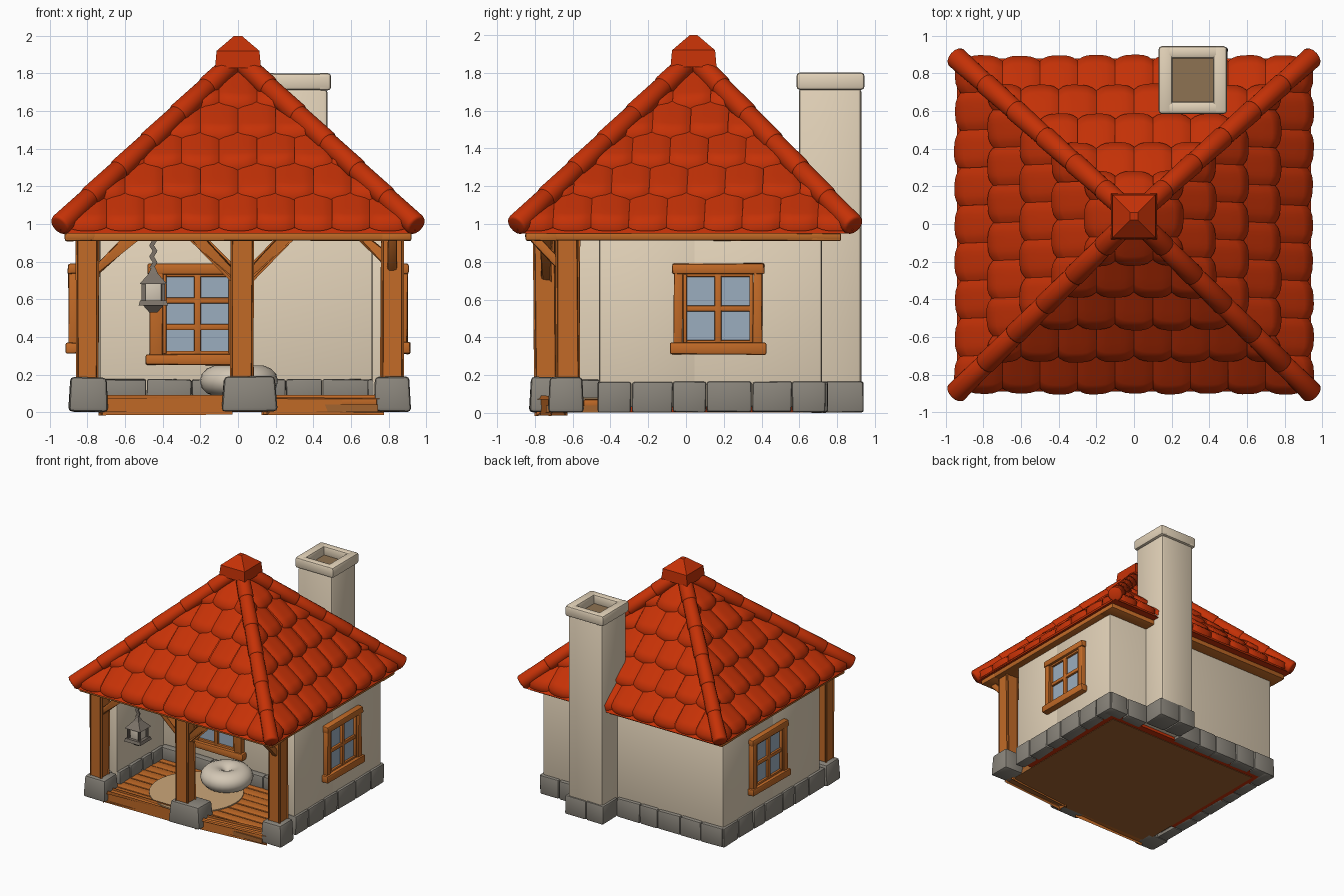
import bpy, bmesh, math, random
from mathutils import Matrix, Vector

random.seed(4)
old = bpy.data.objects.get("Cube")
if old:
    bpy.data.objects.remove(old, do_unlink=True)


def material(name, r, g, b):
    m = bpy.data.materials.new(name)
    m.use_nodes = True
    m.diffuse_color = (r, g, b, 1)
    bsdf = m.node_tree.nodes["Principled BSDF"]
    bsdf.inputs["Base Color"].default_value = (r, g, b, 1)
    bsdf.inputs["Roughness"].default_value = 0.9
    return m


red = material("roof_red", 0.56, 0.031, 0.002)
plaster = material("plaster_cream", 0.77, 0.65, 0.485)
stone = material("stone_grey", 0.255, 0.235, 0.2)
wood = material("warm_wood", 0.54, 0.145, 0.02)
dark = material("dark_wood", 0.36, 0.125, 0.028)
glass = material("window_blue", 0.33, 0.42, 0.52)
metal = material("lantern_grey", 0.2, 0.17, 0.14)
cloth = material("cushion_white", 0.65, 0.57, 0.46)
rug_tan = material("rug_tan", 0.6, 0.38, 0.19)
soot = material("flue_brown", 0.27, 0.17, 0.085)


def finish(name, bm, mat, angle=40):
    bmesh.ops.recalc_face_normals(bm, faces=bm.faces)
    me = bpy.data.meshes.new(name)
    bm.to_mesh(me)
    bm.free()
    me.materials.append(mat)
    ob = bpy.data.objects.new(name, me)
    bpy.context.collection.objects.link(ob)
    bpy.ops.object.select_all(action="DESELECT")
    ob.select_set(True)
    bpy.context.view_layer.objects.active = ob
    bpy.ops.object.shade_smooth_by_angle(angle=math.radians(angle))
    return ob


def cube(bm, matrix, bevel, wobble, taper=1):
    verts = bmesh.ops.create_cube(bm, size=1)["verts"]
    for v in verts:
        if v.co.z > 0:
            v.co.x *= taper
            v.co.y *= taper
        v.co = matrix @ v.co
        v.co += Vector([random.uniform(-wobble, wobble) for _ in range(3)])
    if bevel:
        edges = list({e for v in verts for e in v.link_edges})
        bmesh.ops.bevel(bm, geom=edges, offset=bevel, segments=2, profile=0.5, affect="EDGES")


def box(bm, x, y, z, bevel=0.01, wobble=0.0, taper=1):
    lo, hi = Vector((x[0], y[0], z[0])), Vector((x[1], y[1], z[1]))
    cube(bm, Matrix.Translation((lo + hi) / 2) @ Matrix.Diagonal((hi - lo).to_4d()), bevel, wobble, taper)


def beam(bm, a, b, w, bevel=0.012, wobble=0.004):
    a, b = Vector(a), Vector(b)
    d = b - a
    turn = d.to_track_quat("Z", "Y").to_matrix().to_4x4()
    cube(bm, Matrix.Translation((a + b) / 2) @ turn @ Matrix.Diagonal((w, w, d.length, 1)), bevel, wobble)


def cone(bm, loc, r1, r2, h, seg=4, turn=math.pi / 4):
    m = Matrix.Translation(loc) @ Matrix.Rotation(turn, 4, "Z")
    bmesh.ops.create_cone(bm, cap_ends=True, segments=seg, radius1=r1, radius2=r2, depth=h, matrix=m)


def stones(bm, a, b, n, z, half=0.05):
    a, b = Vector(a), Vector(b)
    cuts = [0] + [(i + random.uniform(-0.15, 0.15)) / n for i in range(1, n)] + [1]
    along = (b - a).normalized()
    side = Vector((abs(along.y), abs(along.x))) * half
    for s, t in zip(cuts, cuts[1:]):
        p, q = a.lerp(b, s) + along * 0.002 - side, a.lerp(b, t) - along * 0.002 + side
        box(bm, (p.x, q.x), (p.y, q.y), z, 0.012, 0.003)


# Plaster walls: room block and the two wings beside the porch
FRONT = 0.03
bm = bmesh.new()
box(bm, (-0.86, 0.86), (FRONT, 0.72), (0.03, 0.94), 0.015)
box(bm, (-0.86, -0.73), (-0.6, FRONT + 0.05), (0.03, 0.94), 0.015)
box(bm, (0.71, 0.86), (-0.46, FRONT + 0.05), (0.03, 0.94), 0.015)
finish("walls", bm, plaster)

# Stone footing
bm = bmesh.new()
full, inner = (0.003, 0.165), (0.05, 0.175)
stones(bm, (0.83, -0.47), (0.83, 0.74), 6, full)
stones(bm, (-0.83, -0.64), (-0.83, 0.74), 7, full)
stones(bm, (-0.87, 0.7), (0.14, 0.7), 5, full)
stones(bm, (0.49, 0.7), (0.87, 0.7), 2, full)
stones(bm, (0.13, 0.84), (0.5, 0.84), 2, full, 0.1)
stones(bm, (-0.73, FRONT - 0.02), (0.71, FRONT - 0.02), 6, inner, 0.035)
stones(bm, (-0.73, -0.6), (-0.73, FRONT - 0.02), 4, inner, 0.025)
stones(bm, (0.71, -0.46), (0.71, FRONT - 0.02), 3, inner, 0.02)
finish("stone_footing", bm, stone)

# Post blocks, posts and braces
bm = bmesh.new()
box(bm, (-0.9, -0.69), (-0.83, -0.63), (0.003, 0.185), 0.02, 0.003, 0.9)
box(bm, (-0.09, 0.21), (-0.83, -0.62), (0.003, 0.19), 0.02, 0.003, 0.9)
box(bm, (0.72, 0.92), (-0.73, -0.54), (0.003, 0.19), 0.02, 0.003, 0.9)
finish("post_blocks", bm, stone)
bm = bmesh.new()
for x, y in ((-0.8, -0.74), (0.02, -0.745), (0.82, -0.625)):
    beam(bm, (x, y, 0.15), (x, y, 0.93), 0.1)
for a, b in (((-0.8, -0.74, 0.71), (-0.55, -0.74, 0.94)), ((0.02, -0.74, 0.69), (0.27, -0.74, 0.94)),
             ((0.02, -0.74, 0.69), (-0.23, -0.74, 0.94)), ((0.82, -0.62, 0.73), (0.82, -0.81, 0.93)),
             ((0.82, -0.62, 0.78), (0.66, -0.62, 0.93))):
    beam(bm, a, b, 0.05)
finish("porch_posts", bm, wood)

# Eave beams, ceiling and front sill logs
bm = bmesh.new()
for y in ((-0.85, -0.68), (0.66, 0.82)):
    box(bm, (-0.92, 0.92), y, (0.91, 0.955), 0.01, 0.003)
for x in ((-0.92, -0.76), (0.76, 0.92)):
    box(bm, x, (-0.85, 0.82), (0.912, 0.953), 0.01, 0.003)
box(bm, (-0.8, 0.8), (-0.7, 0.7), (0.935, 0.95), 0)
finish("eave_beams", bm, wood)
bm = bmesh.new()
beam(bm, (-0.72, -0.75, 0.038), (-0.05, -0.75, 0.038), 0.066, 0.02, 0.002)
beam(bm, (0.15, -0.74, 0.038), (0.75, -0.68, 0.038), 0.066, 0.02, 0.002)
finish("sill_logs", bm, wood)

# Porch floor
bm = bmesh.new()
for i in range(8):
    y = -0.73 + i * 0.094
    box(bm, (-0.75, 0.74), (y, y + 0.089), (0.03, 0.072), 0.008, 0.002)
finish("porch_planks", bm, wood)
bm = bmesh.new()
box(bm, (-0.745, 0.745), (-0.74, 0.62), (0.002, 0.04), 0)
finish("floor_underside", bm, dark)
bm = bmesh.new()
box(bm, (-0.8, 0.8), (-0.42, 0.68), (0.006, 0.035), 0)
finish("floor_rim", bm, red)

# Rug and cushion
bm = bmesh.new()
cone(bm, (-0.13, -0.38, 0.077), 0.37, 0.37, 0.009, 40)
finish("round_rug", bm, rug_tan)
bpy.ops.mesh.primitive_torus_add(major_radius=0.108, minor_radius=0.1, major_segments=28,
                                 minor_segments=14, location=(0.005, -0.16, 0.166))
cushion = bpy.context.object
cushion.name = "floor_cushion"
cushion.scale.z = 0.84
cushion.data.materials.append(cloth)
bpy.ops.object.shade_smooth()


# Windows, built facing the front and turned into place
def window(name, loc, turn, w, z0, z1, rows, rim):
    place = Matrix.Translation(loc) @ Matrix.Rotation(turn, 4, "Z")
    frame, pane = bmesh.new(), bmesh.new()
    h = w / 2
    for s in (-1, 1):
        x = sorted((s * h, s * (h - rim)))
        box(frame, x, (-0.04, 0.02), (z0 + 0.03, z1 - 0.03), 0.008, 0.004)
    box(frame, (-h - 0.01, h + 0.01), (-0.045, 0.02), (z1 - 0.055, z1), 0.01, 0.004)
    box(frame, (-h - 0.02, h + 0.02), (-0.055, 0.02), (z0, z0 + 0.06), 0.01, 0.004)
    box(frame, (-0.018, 0.018), (-0.028, 0.01), (z0 + 0.04, z1 - 0.04), 0.006)
    lo, hi = z0 + 0.06, z1 - 0.055
    for s in (-1, 1):
        x = sorted((s * (h - rim), s * (h - rim - 0.02)))
        box(frame, x, (-0.03, 0.01), (lo, hi), 0.005)
    for i in range(rows + 1):
        z = lo + (hi - lo) * i / rows
        box(frame, (-h + rim, h - rim), (-0.026, 0.01), (z - 0.016, z + 0.016), 0.006)
    box(pane, (-h + rim, h - rim), (-0.008, 0.001), (lo, hi), 0)
    for bm, part, mat in ((frame, "_frame", wood), (pane, "_glass", glass)):
        bmesh.ops.transform(bm, matrix=place, verts=bm.verts)
        finish(name + part, bm, mat)


window("front_window", (-0.215, FRONT, 0), 0, 0.51, 0.25, 0.79, 3, 0.07)
window("left_window", (0.86, 0.17, 0), math.pi / 2, 0.47, 0.31, 0.79, 2, 0.05)
window("right_window", (-0.86, 0.13, 0), -math.pi / 2, 0.47, 0.31, 0.79, 2, 0.05)

# Chimney with hollow crown
bm = bmesh.new()
box(bm, (0.15, 0.475), (0.597, 0.928), (0.03, 1.72), 0.02)
for x in ((0.13, 0.205), (0.42, 0.495)):
    box(bm, x, (0.585, 0.945), (1.71, 1.802), 0.018)
for y in ((0.585, 0.65), (0.88, 0.945)):
    box(bm, (0.135, 0.49), y, (1.711, 1.801), 0.018)
finish("chimney", bm, plaster)
bm = bmesh.new()
box(bm, (0.2, 0.425), (0.645, 0.885), (1.7, 1.726), 0)
finish("chimney_flue", bm, soot)

# Roof: core, curved tiles, hip tubes and cap
EAVE = 0.97
apex = Vector((0, 0.04, 1.85))
corners = [Vector((x, y, EAVE)) for x, y in ((-0.94, -0.89), (0.94, -0.89), (0.94, 0.88), (-0.94, 0.88))]
bm = bmesh.new()
drop = Vector((0, 0, 0.02))
ring = [bm.verts.new(c - drop) for c in corners]
top = bm.verts.new(apex - drop)
bm.faces.new(ring)
for i in range(4):
    bm.faces.new((ring[i], ring[(i + 1) % 4], top))
finish("roof_core", bm, red, 20)


def tile(bm, mid, up, e, n, half, u0, t0, wide):
    nu, nt = 8, 4
    lift = random.uniform(0.028, 0.038)
    tilt = random.uniform(-0.006, 0.006)
    rows = []
    for j in range(-1, nt + 1):
        r = max(j, 0) / nt
        row = []
        for i in range(nu + 1):
            s = 2 * i / nu - 1
            t = min(t0 + 0.015 + r * 0.2 + 0.02 * abs(s) ** 3 * (1 - r), 0.98)
            h = lift * (1 - r) + 0.012 - 0.016 * s ** 4 + tilt * s
            if j == 0:
                h -= 0.005
            if j < 0:
                # Sloping lip at the lower edge
                h, t = -0.004, t - 0.02
            lim = half * (1 - t)
            u = max(-lim, min(lim, u0 + s * wide / 2))
            row.append(bm.verts.new(mid + up * t + e * u + n * h))
        rows.append(row)
    for a, b in zip(rows, rows[1:]):
        for i in range(nu):
            bm.faces.new((a[i], a[i + 1], b[i + 1], b[i]))


bm = bmesh.new()
for k in range(4):
    a, b = corners[k], corners[(k + 1) % 4]
    mid, half = (a + b) / 2, (b - a).length / 2
    e, up = (b - a).normalized(), apex - mid
    n = e.cross(up).normalized()
    for row in range(6):
        t0 = row * 0.183
        for c in range(-6, 7):
            u0 = (c + 0.5 * (row % 2)) * 0.2
            if abs(u0) - 0.1 < half * (1 - t0) - 0.01:
                tile(bm, mid, up, e, n, half, u0, t0, 0.2)
bmesh.ops.dissolve_degenerate(bm, dist=0.0005, edges=bm.edges)
finish("roof_tiles", bm, red, 75)

bm = bmesh.new()
rise = Vector((0, 0, 0.03))
for c in corners:
    run = apex - c
    turn = run.to_track_quat("Z", "Y").to_matrix().to_4x4()
    for i in range(6):
        p = c + run * (i / 6 - 0.005) + rise
        m = Matrix.Translation(p + run / 12) @ turn
        made = bmesh.ops.create_cone(bm, cap_ends=True, segments=14, radius1=0.06, radius2=0.054,
                                     depth=run.length / 5.6, matrix=m)["verts"]
        rims = list({x for v in made for x in v.link_edges if any(len(f.verts) > 4 for f in x.link_faces)})
        bmesh.ops.bevel(bm, geom=rims, offset=0.015, segments=2, profile=0.5, affect="EDGES")
finish("roof_hips", bm, red, 50)
bm = bmesh.new()
root = math.sqrt(2)
cone(bm, (0, 0.04, 1.875), 0.122 * root, 0.114 * root, 0.09)
cone(bm, (0, 0.04, 1.96), 0.114 * root, 0.02 * root, 0.08)
finish("roof_cap", bm, red, 20)

# Hanging lantern
lx, ly = -0.45, -0.72
bm = bmesh.new()
cone(bm, (lx, ly, 0.71), 0.105, 0.03, 0.06)
cone(bm, (lx, ly, 0.755), 0.035, 0.012, 0.035)
cone(bm, (lx, ly, 0.58), 0.11, 0.1, 0.025)
cone(bm, (lx, ly, 0.55), 0.03, 0.08, 0.04)
for sx in (-1, 1):
    for sy in (-1, 1):
        beam(bm, (lx + sx * 0.052, ly + sy * 0.052, 0.585), (lx + sx * 0.052, ly + sy * 0.052, 0.69), 0.014, 0.003, 0)
for i in range(5):
    z, d = 0.765 + i * 0.03, 0.01 * (-1) ** i
    beam(bm, (lx - d, ly, z), (lx + d, ly, z + 0.032), 0.014, 0.004, 0)
finish("lantern_frame", bm, metal, 30)
bm = bmesh.new()
box(bm, (lx - 0.045, lx + 0.045), (ly - 0.045, ly + 0.045), (0.58, 0.69), 0.008)
finish("lantern_glass", bm, cloth)
